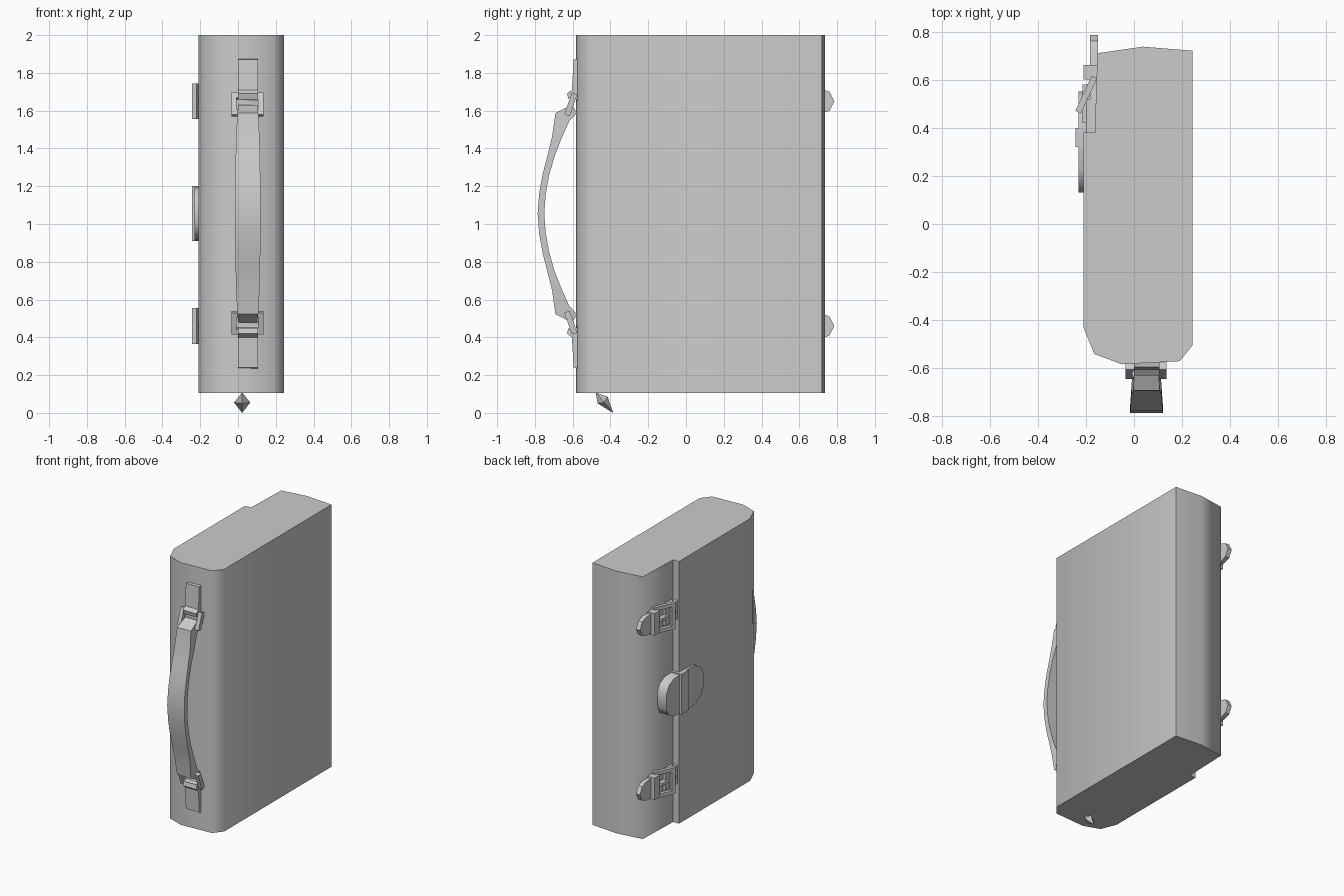
import bpy, bmesh, math
from mathutils import Vector

if "Cube" in bpy.data.objects:
    bpy.data.objects.remove(bpy.data.objects["Cube"])

MID_Z = 1.055   # handle, lock and buckles mirror about this height


def finish(name, bm, angle=35):
    bmesh.ops.recalc_face_normals(bm, faces=bm.faces)
    mesh = bpy.data.meshes.new(name)
    bm.to_mesh(mesh)
    bm.free()
    ob = bpy.data.objects.new(name, mesh)
    bpy.context.collection.objects.link(ob)
    bpy.ops.object.select_all(action='DESELECT')
    ob.select_set(True)
    bpy.context.view_layer.objects.active = ob
    bpy.ops.object.shade_smooth_by_angle(angle=math.radians(angle))
    return ob


def prism(name, pts, axis, lo, hi, angle=35):
    """Extrude a 2D outline along x (pts are y,z) or z (pts are x,y)."""
    bm = bmesh.new()
    place = (lambda p, d: (d, p[0], p[1])) if axis == 'x' else (lambda p, d: (p[0], p[1], d))
    a = [bm.verts.new(place(p, lo)) for p in pts]
    b = [bm.verts.new(place(p, hi)) for p in pts]
    bm.faces.new(a)
    bm.faces.new(b)
    for i in range(len(pts)):
        j = (i + 1) % len(pts)
        bm.faces.new((a[i], a[j], b[j], b[i]))
    return finish(name, bm, angle)


def ring(name, start, end, side, half_w, thick, rim):
    """Rectangular open frame running from start to end, wide along side."""
    start, end, side = Vector(start), Vector(end), Vector(side)
    centre, v = (start + end) / 2, (end - start).normalized()
    n, half_l = v.cross(side), (end - start).length / 2
    bm = bmesh.new()
    loops = []
    for inset, h in ((0, -1), (0, 1), (rim, 1), (rim, -1)):
        loops.append([bm.verts.new(centre + side * sx * (half_w - inset)
                                   + v * sy * (half_l - inset) + n * h * thick / 2)
                      for sx, sy in ((-1, -1), (1, -1), (1, 1), (-1, 1))])
    for k in range(4):
        p, q = loops[k], loops[(k + 1) % 4]
        for i in range(4):
            j = (i + 1) % 4
            bm.faces.new((p[i], p[j], q[j], q[i]))
    return finish(name, bm)


def box_outline(y0, y1, zc, h):
    return [(y0, zc - h), (y1, zc - h), (y1, zc + h), (y0, zc + h)]


def flip(z, lower):
    return 2 * MID_Z - z if lower else z


# Case body with the flap step on its left side
prism("case_body", [(-.21, -.43), (-.165, -.54), (-.05, -.583), (.19, -.57), (.243, -.504),
                    (.243, .72), (.037, .737), (-.152, .71), (-.163, .38), (-.21, .38)],
      'z', .105, 2.0, 84)

# Carry handle: (y, z, thickness, half width) stations from top to middle, then mirrored
half = [(-.59, 1.61, .05, .05), (-.655, 1.565, .085, .055), (-.685, 1.455, .05, .062),
        (-.715, 1.36, .037, .064), (-.742, 1.26, .035, .066), (-.76, 1.16, .035, .067)]
path = half + [(-.768, MID_Z, .035, .068)] + [(y, flip(z, True), t, w) for y, z, t, w in half[::-1]]
bm = bmesh.new()
sections = []
for i, (y, z, t, w) in enumerate(path):
    p, q = path[max(i - 1, 0)], path[min(i + 1, len(path) - 1)]
    d = Vector((0, q[0] - p[0], q[1] - p[1])).normalized()
    n = Vector((0, d.z, -d.y)) * t / 2
    sections.append([bm.verts.new(Vector((.052 + sx * w, y, z)) + n * s)
                     for sx, s in ((-1, -1), (1, -1), (1, 1), (-1, 1))])
for a, b in zip(sections, sections[1:]):
    for i in range(4):
        j = (i + 1) % 4
        bm.faces.new((a[i], a[j], b[j], b[i]))
bm.faces.new(sections[0])
bm.faces.new(sections[-1])
finish("carry_handle", bm)

# Handle tabs and rings, and strap buckles, upper and lower
tab = [(-.57, 1.875), (-.595, 1.87), (-.604, 1.71), (-.63, 1.69), (-.622, 1.66), (-.595, 1.685), (-.57, 1.64)]
tongue = [(.40, -.07), (.71, -.068), (.76, -.05), (.785, 0), (.76, .05), (.71, .068), (.40, .07)]
for lower, label in ((False, "upper"), (True, "lower")):
    prism(label + "_handle_tab", [(y, flip(z, lower)) for y, z in tab], 'x', 0, .107)
    ring(label + "_handle_ring", (.05, -.59, flip(1.69, lower)), (.05, -.63, flip(1.575, lower)),
         (1, 0, 0), .085, .03, .028)
    zc = flip(1.65, lower)
    prism(label + "_strap_tongue", [(y, zc + z) for y, z in tongue], 'x', -.182, -.15)
    prism(label + "_strap_base", box_outline(.38, .52, zc, .065), 'x', -.2, -.155)
    prism(label + "_strap_keeper", box_outline(.6, .66, zc, .08), 'x', -.21, -.148)
    ring(label + "_buckle_frame", (-.232, .465, zc), (-.165, .61, zc), (0, 0, 1), .095, .025, .026)
    # Buckle prong
    prism(label + "_buckle_prong", box_outline(.42, .58, zc, .012), 'x', -.213, -.175)

# Centre lock: two rounded plates and a raised bar
prism("lock_back_plate", [(.38, .915), (.47, .92), (.525, .95), (.55, 1.0), (.55, 1.11),
                          (.525, 1.16), (.47, 1.19), (.38, 1.195)], 'x', -.23, -.15)
prism("lock_front_plate", [(.34, .91), (.22, .915), (.16, .95), (.13, 1.0), (.13, 1.11),
                           (.16, 1.16), (.22, 1.195), (.34, 1.2)], 'x', -.23, -.2)
prism("lock_bar", box_outline(.32, .40, MID_Z, .145), 'x', -.244, -.155)

# Small stud under the base
bm = bmesh.new()
ends = [bm.verts.new(p) for p in ((.022, -.478, .108), (.022, -.385, 0))]
belt = [bm.verts.new(p) for p in ((-.021, -.432, .055), (.022, -.468, .05),
                                  (.065, -.432, .055), (.022, -.415, .085))]
for e in ends:
    for i in range(4):
        bm.faces.new((e, belt[i], belt[(i + 1) % 4]))
finish("base_stud", bm, 20)
